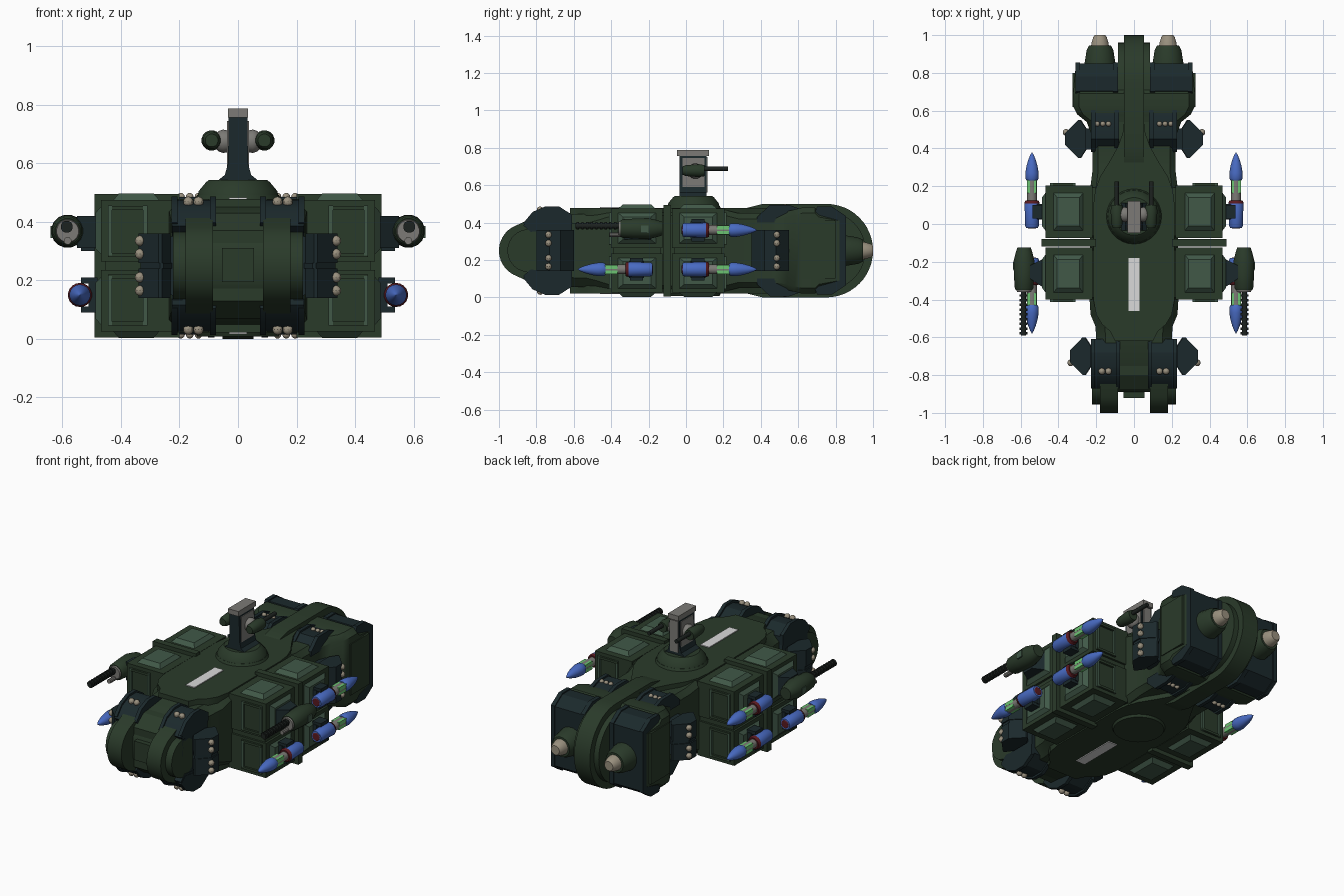
import bpy, bmesh, math
from mathutils import Vector

if "Cube" in bpy.data.objects:
    bpy.data.objects.remove(bpy.data.objects["Cube"])

def mat(name, r, g, b):
    m = bpy.data.materials.new(name)
    m.diffuse_color = (r, g, b, 1)
    m.use_nodes = True
    m.node_tree.nodes["Principled BSDF"].inputs["Base Color"].default_value = m.diffuse_color
    return m

GREEN = mat("hull green", .023, .043, .023)
LIGHT = mat("panel green", .052, .098, .064)
TEAL = mat("dark teal", .011, .022, .025)
TAN = mat("nozzle tan", .32, .28, .21)
GREY = mat("metal grey", .2, .195, .18)
BLUE = mat("missile blue", .065, .145, .54)
LIME = mat("missile lime", .15, .55, .17)
RED = mat("band red", .10, .010, .014)
WHITE = mat("stripe white", .7, .7, .7)
BLACK = mat("barrel black", .012, .016, .014)
MID = .25  # height of the top/bottom mirror plane

def finish(name, bm, material, mx=False, mz=False, bevel=0):
    if bevel:
        sharp = [e for e in bm.edges if e.calc_face_angle(0) > .6]
        bmesh.ops.bevel(bm, geom=sharp, offset=bevel, segments=1, affect='EDGES')
    for on, axis in ((mx, 0), (mz, 2)):
        if on:
            geom = bm.verts[:] + bm.edges[:] + bm.faces[:]
            new = bmesh.ops.duplicate(bm, geom=geom)['geom']
            for v in (g for g in new if isinstance(g, bmesh.types.BMVert)):
                v.co[axis] = (2 * MID if axis == 2 else 0) - v.co[axis]
    bmesh.ops.recalc_face_normals(bm, faces=bm.faces[:])
    me = bpy.data.meshes.new(name)
    bm.to_mesh(me)
    bm.free()
    me.materials.append(material)
    me.shade_smooth()
    me.set_sharp_from_angle(angle=math.radians(32))
    ob = bpy.data.objects.new(name, me)
    bpy.context.collection.objects.link(ob)

def skin(rings):
    """Closed solid through a list of equal-sized rings."""
    bm = bmesh.new()
    rows = [[bm.verts.new(p) for p in ring] for ring in rings]
    n = len(rows[0])
    for a, b in zip(rows, rows[1:]):
        for i in range(n):
            bm.faces.new((a[i], a[(i + 1) % n], b[(i + 1) % n], b[i]))
    bm.faces.new(rows[0])
    bm.faces.new(rows[-1])
    return bm

def extrude(name, pts, axis, a, b, material, top=1, **kw):
    """Outline pushed along an axis from a to b; top scales the far end."""
    cu = (min(p[0] for p in pts) + max(p[0] for p in pts)) / 2
    cv = (min(p[1] for p in pts) + max(p[1] for p in pts)) / 2
    def place(u, v, t):
        return {'x': (t, u, v), 'y': (u, t, v), 'z': (u, v, t)}[axis]
    r0 = [place(u, v, a) for u, v in pts]
    r1 = [place(cu + (u - cu) * top, cv + (v - cv) * top, b) for u, v in pts]
    finish(name, skin([r0, r1]), material, **kw)

def box(name, x, y, z, material, **kw):
    pts = [(x[0], y[0]), (x[1], y[0]), (x[1], y[1]), (x[0], y[1])]
    extrude(name, pts, 'z', z[0], z[1], material, **kw)

def lathe(name, prof, origin, axis, material, seg=20, **kw):
    """Round part: prof is (distance along axis, radius)."""
    rings = []
    for t, r in prof:
        ring = []
        for i in range(seg):
            a = 2 * math.pi * (i + .5) / seg
            u, v = max(r, .0005) * math.cos(a), max(r, .0005) * math.sin(a)
            ring.append(Vector(origin) + Vector({'x': (t, u, v), 'y': (u, t, v), 'z': (u, v, t)}[axis]))
        rings.append(ring)
    finish(name, skin(rings), material, **kw)

def arc(cx, cy, r, a0, a1, n):
    return [(cx + r * math.cos(math.radians(a0 + (a1 - a0) * i / n)),
             cy + r * math.sin(math.radians(a0 + (a1 - a0) * i / n))) for i in range(n + 1)]

def studs(name, places, r=.018):
    for x, y, z in places:
        lathe(name, arc(0, 0, r, 180, 0, 6), (x, y, z), 'z', TAN, 10, mx=True, mz=True)

# --- main hull: octagon sections along y (y, half width, half height, chamfer)
sections = [(-.88, .17, .12, .04), (-.8, .2, .18, .05), (-.6, .2, .195, .05), (-.54, .205, .195, .05),
            (-.48, .23, .2, .04), (-.4, .235, .215, .03), (.2, .23, .22, .03), (.28, .22, .2, .03),
            (.46, .22, .2, .03), (.54, .25, .21, .03), (.58, .3, .22, .03), (.62, .32, .23, .03),
            (.69, .32, .23, .03), (.71, .32, .21, .03), (.82, .31, .19, .03)]
rings = []
for y, w, h, c in sections:
    q = [(w, h - c), (w - c, h), (c - w, h), (-w, h - c), (-w, c - h), (c - w, -h), (w - c, -h), (w, c - h)]
    rings.append([(x, y, MID + z) for x, z in q])
finish("main_hull", skin(rings), GREEN)

# --- central keel with the round stern, and a narrower core on each side
keel = [(.15, .44), (.25, .45), (.33, .48), (.41, .5)] + arc(.75, .25, .25, 90, -90, 24) \
    + [(.41, 0), (.33, .02), (.25, .05), (.15, .06)]
extrude("stern_keel", keel, 'x', -.053, .053, GREEN, bevel=.006)
rim = [(.4, .46)] + arc(.75, .25, .21, 90, -90, 20) + [(.4, .04)]
extrude("keel_core", rim, 'x', -.085, .085, GREEN)

# --- raised deck, top and bottom
side = [(.1, -.62), (.125, -.57), (.17, -.53), (.2, -.48), (.215, -.4), (.215, .1), (.205, .18), (.18, .25),
        (.13, .33), (.085, .41), (.06, .48), (.052, .55)]
deck = side + [(-x, y) for x, y in reversed(side)]
extrude("deck_plate", deck, 'z', .42, .478, GREEN, mz=True, bevel=.01)
ring = arc(0, .04, .15, 0, 360, 28)[:-1]
extrude("deck_ring", ring, 'z', .47, .492, GREEN, mz=True, top=.93)
# plain painted stripe
box("deck_stripe", (-.03, .03), (-.46, -.18), (.476, .483), WHITE, mz=True)

# --- nose: middle strip, lobes and outer cheeks
nose = [(-.55, .46), (-.78, .43), (-.85, .38), (-.89, .31), (-.89, .19), (-.85, .12), (-.78, .07), (-.55, .04)]
extrude("nose_strip", nose, 'x', -.085, .085, GREEN)
box("nose_block", (-.055, .055), (-.92, -.87), (.195, .31), GREEN, bevel=.012)
lobe = [(-.7, .45), (-.8, .435)] + arc(-.855, .25, .145, 110, 250, 20) + [(-.8, .065), (-.7, .05)]
extrude("nose_lobe", lobe, 'x', .085, .18, GREEN, mx=True, bevel=.012)
extrude("nose_cheek", arc(-.84, .25, .115, 0, 360, 30)[:-1], 'x', .17, .222, GREEN, mx=True, bevel=.01)
flank = [(-.85, .37), (-.81, .41), (-.62, .41), (-.61, .38), (-.61, .12), (-.62, .09), (-.81, .09), (-.85, .13)]
extrude("nose_flank_plate", flank, 'x', .19, .222, TEAL, mx=True, bevel=.006)

# --- armour trays over nose and stern
front = [(-.87, .385), (-.82, .445), (-.75, .475), (-.68, .475), (-.61, .43), (-.61, .38), (-.83, .35)]
extrude("front_tray", front, 'x', .085, .225, TEAL, mx=True, mz=True, bevel=.006)
for x in (.075, .206):
    extrude("front_tray_rib", [(y, z + .012) for y, z in front], 'x', x, x + .021, TEAL, mx=True, mz=True)
rear = [(.38, .42), (.45, .485), (.55, .485), (.62, .46), (.62, .4), (.38, .4)]
extrude("rear_tray", rear, 'x', .085, .225, TEAL, mx=True, mz=True, bevel=.006)
for x in (.08, .205):
    extrude("rear_tray_rib", [(y, z + .01) for y, z in rear], 'x', x, x + .022, TEAL, mx=True, mz=True)
studs("front_stud", [(x, -.78, .468) for x in (.135, .17)])
studs("rear_stud", [(x, .53, .485) for x in (.135, .165, .195)], .014)

# --- side turrets: neck, flared heads and studs
for label, cy, x0, sy in (("front", -.7, .215, -1), ("rear", .45, .24, 1)):
    box(label + "_turret_neck", (.17, x0 + .06), (cy - .055, cy + .055), (.15, .35), TEAL, mx=True)
    head = [(x0 + .015, cy - .055), (x0 + .045, cy - .1), (x0 + .057, cy - .1), (x0 + .125, cy - .03),
            (x0 + .125, cy + .03), (x0 + .057, cy + .1), (x0 + .045, cy + .1), (x0 + .015, cy + .055)]
    extrude(label + "_turret_head", head, 'z', .26, .36, TEAL, mx=True, mz=True, bevel=.004)
    extrude(label + "_turret_core", [(x * .97 + .003, y) for x, y in head], 'z', .24, .26, TEAL, mx=True)
    studs(label + "_turret_stud", [(x0 + .12, cy + sy * .035, z) for z in (.29, .335)])

# --- stern caps, engines and nozzles
cap = [(.69, .44), (.705, .478), (.78, .478), (.85, .43), (.85, .07), (.78, .022), (.705, .022), (.69, .06)]
extrude("stern_cap", cap, 'x', .085, .3, TEAL, mx=True, bevel=.008)
for x in (.085, .285):
    extrude("stern_cap_rib", [((y - .77) * 1.06 + .77, (z - .25) * 1.03 + .25) for y, z in cap],
            'x', x, x + .025, TEAL, mx=True)
box("stern_flank_panel", (.3, .325), (.62, .8), (.1, .41), GREEN, mx=True, bevel=.008)
lathe("engine_body", [(.82, .088), (.86, .082), (.92, .072), (.945, .06)], (.18, 0, .25), 'y', GREEN, 16, mx=True)
lathe("engine_nozzle", [(.93, .05), (.96, .045), (.99, .036), (1, .028)], (.18, 0, .25), 'y', TAN, 20, mx=True)

# --- midship bulkhead and side pods
box("bulkhead", (.2, .49), (-.12, -.08), (.005, .495), GREEN, mx=True, bevel=.008)
for y0, y1 in ((-.4, -.125), (-.075, .205)):
    box("pod_core", (.2, .455), (y0 + .012, y1 - .012), (.035, .465), GREEN, mx=True)
    box("pod_half", (.22, .468), (y0, y1), (.265, .475), GREEN, mx=True, mz=True, bevel=.016)
    ym, d = (y0 + y1) / 2, .105
    box("pod_top_panel", (.265, .43), (ym - d, ym + d), (.47, .497), LIGHT, top=.72, mx=True, mz=True)
    flat = [(ym - d, .285), (ym + d, .285), (ym + d, .455), (ym - d, .455)]
    extrude("pod_side_panel", flat, 'x', .465, .487, LIGHT, top=.72, mx=True, mz=True)
# thin frames on the pod ends
for y, s in ((-.4, -1), (.205, 1)):
    ends = sorted((y - s * .002, y + s * .012))
    for x in (.31, .43):
        box("pod_end_post", (x, x + .014), ends, (.285, .455), LIGHT, mx=True, mz=True)
    for z in (.28, .44):
        box("pod_end_bar", (.31, .444), ends, (z, z + .014), GREEN, mx=True, mz=True)

# --- missiles on brackets (start y, height, direction)
for y, z, s in ((-.02, .36, 1), (-.02, .15, 1), (-.18, .15, -1)):
    def turned(name, prof, m, seg=18):
        lathe(name, [(t * s, r) for t, r in prof], (.54, y, z), 'y', m, seg, mx=True)
    turned("missile_tube", [(0, .032), (.01, .037), (.13, .04), (.142, .035)], BLUE)
    turned("missile_rear_band", [(-.003, .02), (.004, .03)], RED)
    turned("missile_front_band", [(.128, .0412), (.14, .0375), (.144, .034)], RED)
    turned("missile_core", [(.13, .026), (.27, .026)], GREY)
    turned("missile_nose", [(.25, .03), (.262, .036), (.29, .036), (.325, .03), (.36, .02), (.385, .01), (.4, 0)], BLUE)
    for dx, dz in ((-.013, .013), (.013, -.013), (.014, .013), (-.014, -.013)):
        ends = sorted((y + s * .185, y + s * .252))
        box("missile_insert", (.54 + dx - .012, .54 + dx + .012), ends, (z + dz - .011, z + dz + .011), LIME, mx=True)
    yc = y + s * .085
    box("missile_bracket", (.46, .51), (yc - .04, yc + .04), (z - .045, z + .045), TEAL, mx=True)
    for dz in (-.06, .04):
        box("bracket_claw", (.48, .537), (yc - .035, yc + .035), (z + dz, z + dz + .02), TEAL, mx=True)

# --- side cannons
arm = [(.46, -.35), (.49, -.33), (.55, -.29), (.55, -.22), (.49, -.19), (.46, -.17)]
extrude("cannon_arm", arm, 'z', .31, .42, TEAL, mx=True, bevel=.006)
lathe("cannon_body", [(-.35, .044), (-.34, .05), (-.27, .055), (-.2, .057), (-.15, .045), (-.125, .036)],
      (.582, 0, .368), 'y', GREEN, 16, mx=True)
box("cannon_panel", (.62, .64), (-.24, -.2), (.345, .385), LIGHT, mx=True, bevel=.004)
lathe("cannon_muzzle_plate", [(-.36, .038), (-.345, .042)], (.582, 0, .368), 'y', GREY, 16, mx=True)
lathe("cannon_barrel", [(-.59, .014), (-.34, .014)], (.585, 0, .383), 'y', BLACK, 12, mx=True)
for i in range(9):
    t = -.585 + i * .025
    lathe("cannon_barrel_rib", [(t, .021), (t + .013, .021)], (.585, 0, .383), 'y', BLACK, 12, mx=True)
lathe("cannon_small_barrel", [(-.41, .013), (-.34, .013)], (.582, 0, .335), 'y', GREY, 10, mx=True)

# --- command tower
lathe("tower_base", [(.485, .14), (.505, .135), (.535, .11), (.543, .1)], (0, .04, 0), 'z', GREEN, 28)
col = [(.07, .54), (.045, .56), (.034, .6), (.032, .77)]
extrude("tower_column", col + [(-x, z) for x, z in reversed(col)], 'y', -.035, .11, TEAL)
box("tower_side_panel", (.028, .037), (-.02, .1), (.565, .745), GREY, mx=True)
box("tower_back_panel", (-.026, .026), (.108, .116), (.56, .75), GREY)
box("tower_cap", (-.035, .035), (-.047, .122), (.757, .787), GREY, bevel=.006)
lathe("tower_gun_joint", [(.03, .036), (.05, .041), (.065, .036), (.08, .02)], (0, .05, .675), 'x', GREY, 16, mx=True)
lathe("tower_gun_body", [(-.02, .022), (0, .03), (.07, .035), (.1, .03)], (.09, 0, .678), 'y', GREEN, 16, mx=True)
lathe("tower_gun_barrel", [(.09, .012), (.225, .012)], (.092, 0, .688), 'y', BLACK, 12, mx=True)
